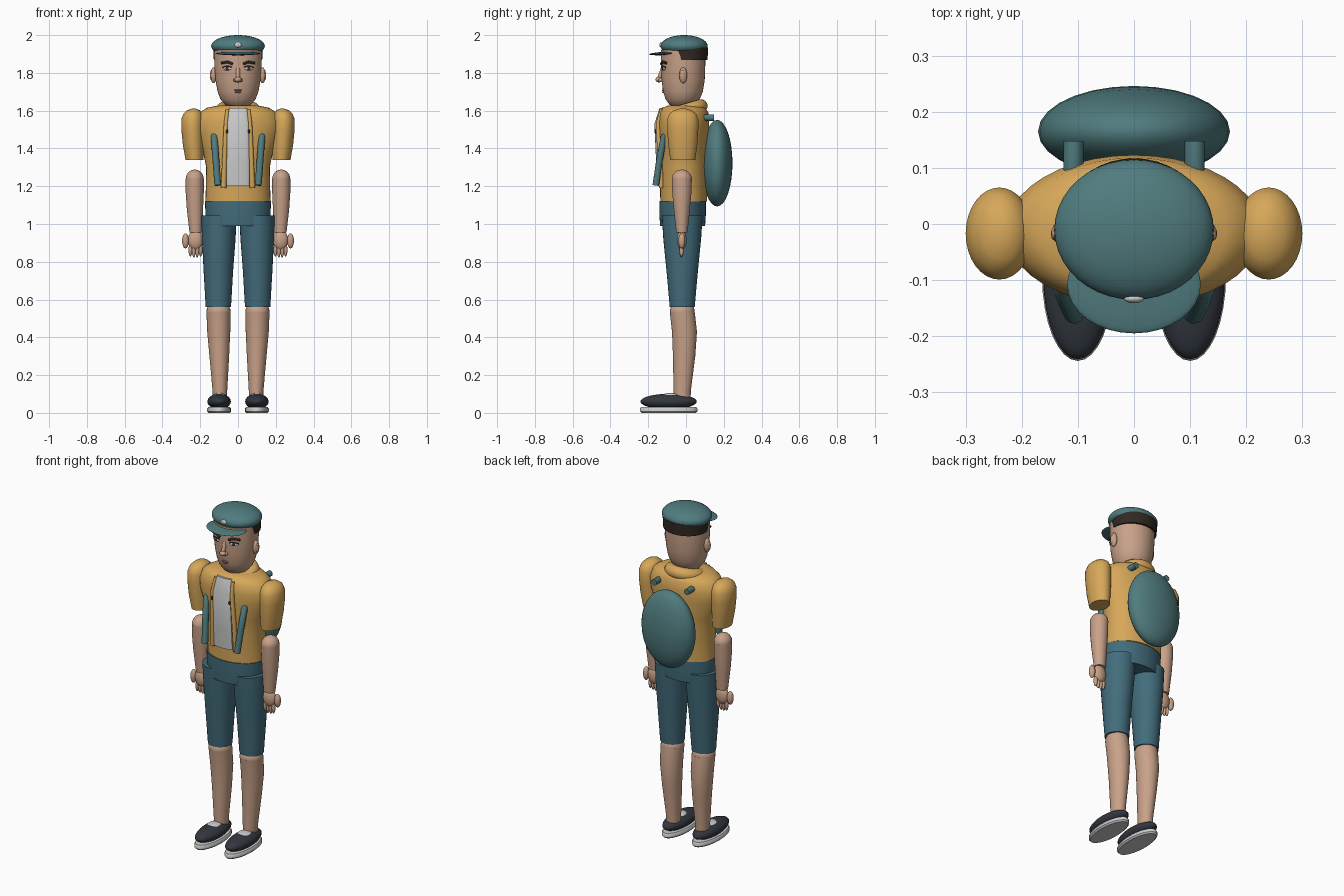
import bpy, bmesh, math
from mathutils import Matrix, Vector, Euler


def mat(name, rgb):
    m = bpy.data.materials.new(name)
    m.diffuse_color = (*rgb, 1)
    return m


SKIN = mat("skin", (0.58, 0.36, 0.25))
JACKET = mat("jacket_yellow", (0.68, 0.39, 0.10))
TEAL = mat("teal", (0.08, 0.20, 0.21))
DENIM = mat("shorts_blue", (0.055, 0.15, 0.20))
DARK = mat("shoe_dark", (0.032, 0.038, 0.048))
HAIR = mat("hair_brown", (0.03, 0.022, 0.016))
WHITE = mat("white", (0.75, 0.75, 0.73))
LIP = mat("lip", (0.35, 0.15, 0.12))


def finish(name, bm, material):
    bmesh.ops.recalc_face_normals(bm, faces=bm.faces)
    me = bpy.data.meshes.new(name)
    bm.to_mesh(me)
    bm.free()
    me.shade_smooth()
    me.set_sharp_from_angle(angle=math.radians(40))
    me.materials.append(material)
    ob = bpy.data.objects.new(name, me)
    bpy.context.collection.objects.link(ob)
    return ob


def loft(name, rings, material, n=32):
    """Stack of elliptical rings (z, cx, cy, rx, ry) with closed ends."""
    bm = bmesh.new()
    rows = []
    for z, cx, cy, rx, ry in rings:
        rows.append([bm.verts.new((cx + rx * math.cos(2 * math.pi * i / n),
                                   cy + ry * math.sin(2 * math.pi * i / n), z)) for i in range(n)])
    for a, b in zip(rows, rows[1:]):
        for i in range(n):
            j = (i + 1) % n
            bm.faces.new((a[i], a[j], b[j], b[i]))
    bm.faces.new(rows[0])
    bm.faces.new(rows[-1])
    return finish(name, bm, material)


def ball(name, loc, size, material, rot=(0, 0, 0), seg=24):
    bm = bmesh.new()
    m = Matrix.LocRotScale(Vector(loc), Euler(rot), Vector(size))
    bmesh.ops.create_uvsphere(bm, u_segments=seg, v_segments=seg // 2 + 2, radius=1, matrix=m)
    return finish(name, bm, material)


def tube(name, pts, r, material):
    cu = bpy.data.curves.new(name, 'CURVE')
    cu.dimensions = '3D'
    cu.bevel_depth = r
    cu.bevel_resolution = 3
    cu.use_fill_caps = True
    sp = cu.splines.new('POLY')
    sp.points.add(len(pts) - 1)
    for p, co in zip(sp.points, pts):
        p.co = (*co, 1)
    cu.materials.append(material)
    ob = bpy.data.objects.new(name, cu)
    bpy.context.collection.objects.link(ob)
    return ob


def torus(name, loc, major, minor, tilt, material, n=36, k=14):
    bm = bmesh.new()
    m = Matrix.LocRotScale(Vector(loc), Euler((tilt, 0, 0)), Vector((1, 1, 1)))
    g = [[bm.verts.new(m @ Vector(((major + minor * math.cos(b)) * math.cos(a),
                                   (major + minor * math.cos(b)) * math.sin(a), minor * math.sin(b))))
          for b in (2 * math.pi * j / k for j in range(k))]
         for a in (2 * math.pi * i / n for i in range(n))]
    for i in range(n):
        for j in range(k):
            bm.faces.new((g[i][j], g[(i + 1) % n][j], g[(i + 1) % n][(j + 1) % k], g[i][(j + 1) % k]))
    return finish(name, bm, material)


# Torso: jacket, collar, shirt front
loft("jacket_body", [(1.12, 0, -0.012, 0.172, 0.124), (1.30, 0, -0.012, 0.168, 0.127),
                     (1.38, 0, -0.012, 0.185, 0.130), (1.48, 0, -0.012, 0.222, 0.135),
                     (1.54, 0, -0.012, 0.228, 0.135), (1.59, 0, -0.012, 0.205, 0.130),
                     (1.615, 0, -0.012, 0.165, 0.115), (1.628, 0, -0.012, 0.10, 0.08)], JACKET, 40)
torus("collar", (0, 0.0, 1.602), 0.082, 0.036, math.radians(16), JACKET)
loft("neck", [(1.55, 0, -0.01, 0.06, 0.06), (1.68, 0, -0.01, 0.06, 0.06)], SKIN)
loft("shirt_front", [(1.20, 0, -0.138, 0.060, 0.012), (1.32, 0, -0.146, 0.060, 0.012),
                     (1.53, 0, -0.155, 0.056, 0.012), (1.615, 0, -0.128, 0.048, 0.012)], WHITE)

# Hips, shared by both legs
loft("shorts_waist", [(0.99, 0, -0.018, 0.165, 0.119), (1.05, 0, -0.018, 0.172, 0.123),
                      (1.122, 0, -0.018, 0.175, 0.123)], DENIM, 40)

# Head and face
loft("head", [(1.617, 0, -0.022, 0.040, 0.045), (1.632, 0, -0.020, 0.068, 0.068),
              (1.66, 0, -0.018, 0.093, 0.090), (1.70, 0, -0.016, 0.108, 0.105),
              (1.76, 0, -0.015, 0.119, 0.114), (1.84, 0, -0.015, 0.125, 0.117),
              (1.92, 0, -0.015, 0.126, 0.117)], SKIN, 40)
tube("nose_bridge", [(0, -0.123, 1.825), (0, -0.142, 1.77)], 0.011, SKIN)
ball("nose_tip", (0, -0.143, 1.765), (0.018, 0.019, 0.015), SKIN)
ball("upper_lip", (0, -0.121, 1.708), (0.022, 0.007, 0.005), LIP)
ball("lower_lip", (0, -0.120, 1.698), (0.016, 0.007, 0.005), LIP)

# Cap and hair
loft("hair_band", [(1.867, 0, 0.0, 0.128, 0.114), (1.935, 0, 0.0, 0.132, 0.117)], HAIR, 40)
ball("cap_crown", (0, -0.01, 1.942), (0.142, 0.125, 0.058), TEAL, seg=40)
ball("cap_visor", (0, -0.108, 1.903), (0.119, 0.087, 0.009), TEAL, (0.05, 0, 0), 32)
ball("cap_badge", (0, -0.133, 1.948), (0.018, 0.008, 0.013), WHITE)

# Backpack
ball("backpack", (0, 0.165, 1.322), (0.171, 0.081, 0.229), TEAL, seg=28)

for s, side in ((-1, "left"), (1, "right")):
    # Face pairs
    ball(f"{side}_eye", (s * 0.056, -0.117, 1.824), (0.024, 0.008, 0.011), WHITE, (0, 0, s * 0.3))
    ball(f"{side}_iris", (s * 0.056, -0.123, 1.824), (0.009, 0.005, 0.009), DARK)
    tube(f"{side}_eyelid", [(s * 0.032, -0.127, 1.830), (s * 0.056, -0.124, 1.837),
                            (s * 0.082, -0.108, 1.829)], 0.003, HAIR)
    tube(f"{side}_eyebrow", [(s * 0.028, -0.131, 1.848), (s * 0.055, -0.122, 1.858),
                             (s * 0.088, -0.104, 1.852)], 0.007, HAIR)
    ball(f"{side}_nostril", (s * 0.014, -0.135, 1.762), (0.011, 0.012, 0.010), SKIN)
    ball(f"{side}_ear", (s * 0.130, -0.015, 1.787), (0.016, 0.021, 0.042), SKIN)
    ball(f"{side}_inner_ear", (s * 0.142, -0.017, 1.787), (0.006, 0.012, 0.028), SKIN)

    # Jacket opening edges and buttons
    loft(f"{side}_placket", [(1.19, s * 0.076, -0.130, 0.014, 0.012), (1.32, s * 0.072, -0.136, 0.013, 0.013),
                             (1.53, s * 0.064, -0.147, 0.011, 0.013), (1.605, s * 0.056, -0.128, 0.010, 0.011)],
         JACKET, 12)
    ball(f"{side}_button", (s * 0.058, -0.162, 1.49), (0.006, 0.006, 0.012), HAIR, seg=12)

    # Sleeve with domed shoulder
    loft(f"{side}_sleeve", [(1.34, s * 0.230, -0.017, 0.048, 0.066), (1.42, s * 0.236, -0.017, 0.056, 0.077),
                            (1.50, s * 0.240, -0.017, 0.060, 0.082), (1.555, s * 0.240, -0.017, 0.060, 0.082),
                            (1.585, s * 0.238, -0.017, 0.050, 0.070), (1.603, s * 0.236, -0.017, 0.033, 0.046),
                            (1.611, s * 0.234, -0.017, 0.010, 0.014)], JACKET)

    # Forearm and hand
    ball(f"{side}_elbow", (s * 0.229, -0.022, 1.238), (0.048, 0.053, 0.050), SKIN)
    loft(f"{side}_forearm", [(0.955, s * 0.224, -0.022, 0.033, 0.030), (1.08, s * 0.228, -0.022, 0.043, 0.043),
                             (1.17, s * 0.229, -0.022, 0.048, 0.051), (1.238, s * 0.229, -0.022, 0.048, 0.053)], SKIN)
    ball(f"{side}_palm", (s * 0.225, -0.022, 0.915), (0.040, 0.025, 0.053), SKIN)
    ball(f"{side}_thumb", (s * 0.278, -0.022, 0.911), (0.018, 0.018, 0.040), SKIN)
    for k in range(4):
        ball(f"{side}_finger_{k + 1}", (s * (0.198 + 0.018 * k), -0.024, 0.862),
             (0.010, 0.012, 0.040 if k in (1, 2) else 0.034), SKIN, seg=12)

    # Shorts leg, shin and knee
    loft(f"{side}_shorts_leg", [(0.56, s * 0.104, -0.020, 0.067, 0.066), (0.75, s * 0.104, -0.020, 0.078, 0.083),
                                (0.92, s * 0.102, -0.020, 0.089, 0.100), (1.045, s * 0.101, -0.020, 0.094, 0.108)],
         DENIM)
    ball(f"{side}_knee", (s * 0.103, -0.020, 0.535), (0.064, 0.066, 0.060), SKIN)
    loft(f"{side}_shin", [(0.07, s * 0.096, -0.020, 0.038, 0.044), (0.12, s * 0.096, -0.020, 0.039, 0.046),
                          (0.30, s * 0.099, -0.010, 0.052, 0.059), (0.43, s * 0.102, -0.008, 0.061, 0.066),
                          (0.535, s * 0.103, -0.020, 0.064, 0.066)], SKIN)

    # Shoe
    loft(f"{side}_shoe_sole", [(0.0, s * 0.1, -0.092, 0.056, 0.144), (0.008, s * 0.1, -0.092, 0.064, 0.152),
                               (0.022, s * 0.1, -0.092, 0.064, 0.152), (0.03, s * 0.1, -0.092, 0.058, 0.147)], WHITE)
    ball(f"{side}_shoe_upper", (s * 0.1, -0.092, 0.060), (0.062, 0.149, 0.041), DARK, seg=32)
    ball(f"{side}_shoe_tongue", (s * 0.1, -0.083, 0.093), (0.036, 0.045, 0.012), WHITE)

    # Shoulder strap: stub at the back, hidden run, visible front length
    tube(f"{side}_strap", [(s * 0.108, 0.148, 1.563), (s * 0.108, 0.08, 1.563), (s * 0.118, -0.05, 1.52),
                           (s * 0.126, -0.118, 1.46), (s * 0.117, -0.140, 1.34), (s * 0.107, -0.160, 1.205)],
         0.018, TEAL)
